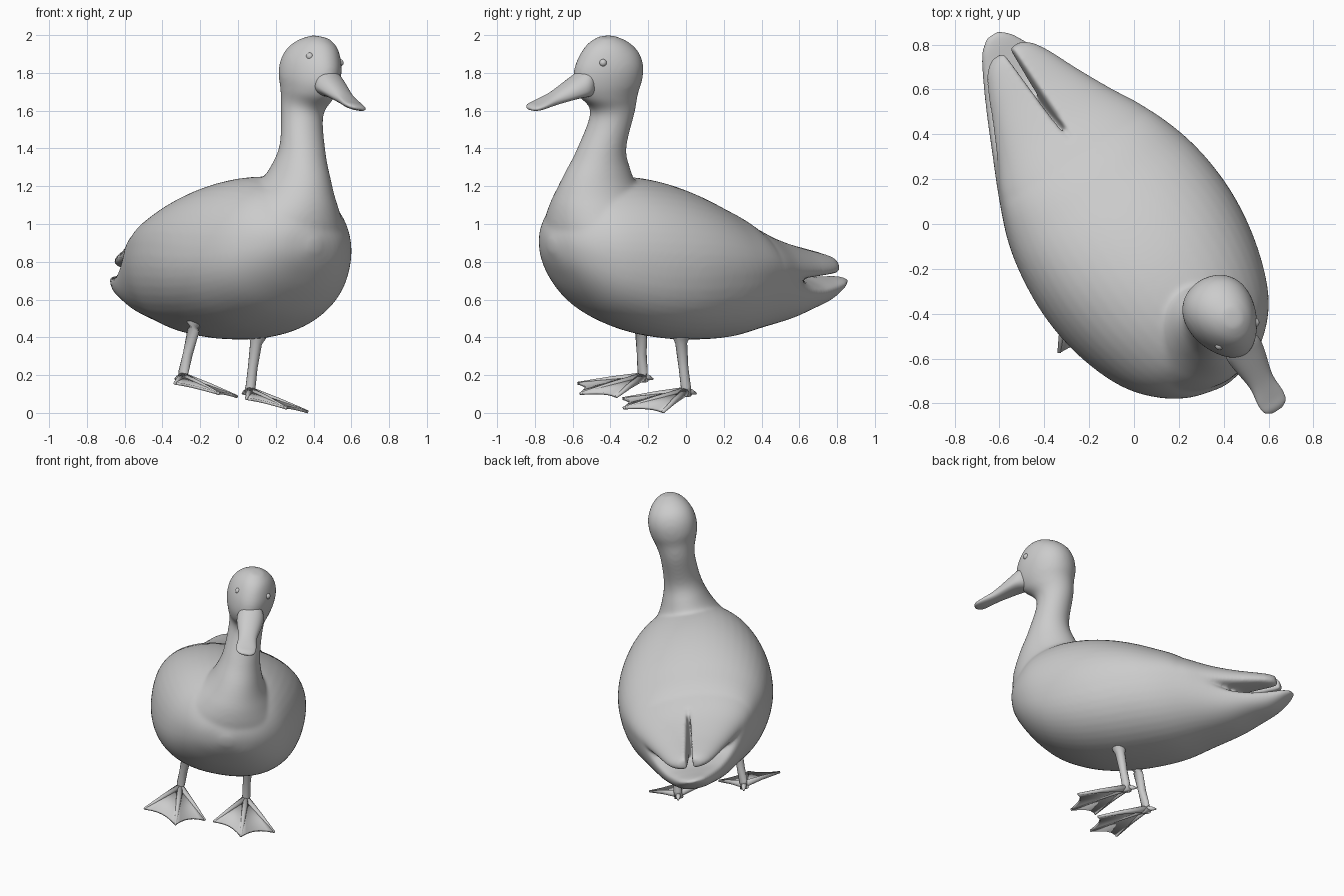
import bpy, bmesh, math
from mathutils import Vector, Matrix

if "Cube" in bpy.data.objects:
    bpy.data.objects.remove(bpy.data.objects["Cube"])

# Local frame: x = forward, y = bird's left, z = up; the whole bird is turned and tilted
up = Vector((0.21, 0, 0.977)).normalized()
fwd = Vector((0.52, -0.845, -0.11))
fwd = (fwd - up * fwd.dot(up)).normalized()
side = up.cross(fwd)
POSE = Matrix((fwd, side, up)).transposed().to_4x4()
POSE.translation = side * -0.2


def smooth_rows(rows, n=5):
    """Catmull-Rom interpolation of a table of section values."""
    out = []
    for i in range(len(rows) - 1):
        p0, p1, p2, p3 = (rows[max(0, min(len(rows) - 1, i + k))] for k in (-1, 0, 1, 2))
        for j in range(n):
            t = j / n
            out.append([0.5 * (2 * b + (c - a) * t + (2 * a - 5 * b + 4 * c - d) * t * t
                               + (3 * b - a - 3 * c + d) * t ** 3)
                        for a, b, c, d in zip(p0, p1, p2, p3)])
    return out + [list(rows[-1])]


def skin(bm, rings):
    vs = [[bm.verts.new(p) for p in r] for r in rings]
    n = len(vs[0])
    for r, q in zip(vs, vs[1:]):
        for i in range(n):
            bm.faces.new((r[i], r[(i + 1) % n], q[(i + 1) % n], q[i]))
    bm.faces.new(vs[0][::-1])
    bm.faces.new(vs[-1])


def angles(n=48):
    return [2 * math.pi * i / n for i in range(n)]


def long_loft(bm, rows, gap=None, sign=1):
    """Sections across the body: (forward, top, widest height, bottom, half width)."""
    rings = []
    for a, top, mid, bot, w in smooth_rows(rows):
        ring = []
        for t in angles():
            c, s = math.cos(t), math.sin(t)
            e = 0.96 if s > 0 else 0.87
            y = w * math.copysign(abs(c) ** e, c)
            z = mid + (top - mid if s > 0 else mid - bot) * math.copysign(abs(s) ** e, s)
            if gap:
                y = max(gap(a), y) * sign
            ring.append((a, y, z))
        rings.append(ring)
    skin(bm, rings)


def up_loft(bm, rows):
    """Sections stacked upwards: (height, centre forward, half length, half width, front taper, sideways)."""
    skin(bm, [[(c + ra * math.cos(t), y + rw * math.sin(t) * (1 - e * math.cos(t)), h) for t in angles()]
              for h, c, ra, rw, e, y in smooth_rows(rows)])


def tube(bm, pts, radii, n=12):
    pts = [Vector(p) for p in pts]
    rings = []
    for i, p in enumerate(pts):
        d = pts[min(i + 1, len(pts) - 1)] - pts[max(i - 1, 0)]
        q = d.to_track_quat('Z', 'Y')
        rings.append([p + q @ Vector((math.cos(t), math.sin(t), 0)) * radii[i] for t in angles(n)])
    skin(bm, rings)


def finish(bm, name):
    bmesh.ops.recalc_face_normals(bm, faces=bm.faces)
    me = bpy.data.meshes.new(name)
    bm.to_mesh(me)
    bm.free()
    me.shade_smooth()
    ob = bpy.data.objects.new(name, me)
    bpy.context.collection.objects.link(ob)
    ob.matrix_world = POSE
    return ob


# Body with tail, folded wings, neck and head, fused into one smooth skin
bm = bmesh.new()
long_loft(bm, [(-1.125, .567, .562, .552, .035), (-1.075, .577, .555, .515, .085), (-.98, .58, .55, .465, .135),
               (-.85, .593, .56, .435, .2), (-.7, .665, .61, .4, .275), (-.5, .925, .74, .375, .385),
               (-.3, 1.06, .77, .355, .462), (-.1, 1.165, .79, .365, .497), (.1, 1.235, .8, .395, .497),
               (.3, 1.265, .82, .455, .46), (.48, 1.24, .86, .555, .39), (.6, 1.16, .905, .68, .295),
               (.68, 1.07, .94, .815, .175), (.72, .98, .95, .92, .03)])
wing = [(-.35, 1.01, .77, .61, .425), (-.5, .93, .74, .62, .385), (-.65, .845, .7, .63, .305),
        (-.8, .78, .67, .627, .23), (-.93, .735, .65, .622, .17), (-1.0, .71, .643, .617, .128),
        (-1.04, .688, .643, .62, .08)]
for sgn in (1, -1):
    long_loft(bm, wing, lambda a: .008 + max(0.0, -.56 - a) * .025 if a < -.56 else 0, sgn)
up_loft(bm, [(.92, .37, .32, .37, 0, 0), (1.05, .4, .297, .315, 0, 0), (1.15, .42, .262, .245, 0, 0),
             (1.23, .43, .222, .19, 0, 0), (1.32, .425, .182, .15, 0, 0), (1.44, .4, .134, .12, 0, -.003),
             (1.63, .327, .12, .112, 0, -.01), (1.73, .355, .167, .133, .12, -.015),
             (1.8, .36, .193, .15, .2, -.017), (1.88, .355, .192, .152, .22, -.016),
             (1.95, .35, .163, .132, .18, -.015), (2.005, .355, .112, .093, .1, -.013),
             (2.04, .36, .045, .04, 0, -.012)])
body = finish(bm, "body")
remesh = body.modifiers.new("fuse", 'REMESH')
remesh.mode = 'VOXEL'
remesh.voxel_size = 0.011
remesh.use_smooth_shade = True
relax = body.modifiers.new("relax", 'SMOOTH')
relax.factor = 0.5
relax.iterations = 18

# Bill
bm = bmesh.new()
long_loft(bm, [(.47, 1.895, 1.8, 1.735, .06), (.52, 1.877, 1.79, 1.735, .085), (.58, 1.845, 1.775, 1.733, .083),
               (.7, 1.782, 1.745, 1.715, .06), (.79, 1.745, 1.725, 1.7, .065), (.835, 1.73, 1.715, 1.698, .056),
               (.855, 1.717, 1.711, 1.703, .025)])
finish(bm, "bill")

for sgn, label, shift in ((1, "left", .03), (-1, "right", 0)):
    # Eye
    bm = bmesh.new()
    bmesh.ops.create_uvsphere(bm, u_segments=16, v_segments=12, radius=0.02,
                              matrix=Matrix.Translation((.445, .096 * sgn - .013, 1.925)))
    finish(bm, label + "_eye")

    # Leg and toes
    y0 = .2 * sgn + shift
    hip = .2 * sgn
    ankle = Vector((.02, y0, .125))
    tips = [Vector((.295, y0 + .21 * sgn, .083)), Vector((.41, y0, .078)), Vector((.3, y0 - .185 * sgn, .083))]
    bm = bmesh.new()
    tube(bm, [(.03, hip, .54), (.03, hip, .45), (.03, hip, .415), (.03, hip, .38),
              (.025, (hip + y0) / 2, .25), (.02, y0, .15), (.02, y0, .1)],
         [.05, .056, .046, .032, .026, .027, .03])
    for tip in tips:
        tube(bm, [ankle, ankle.lerp(tip, .5) + Vector((0, 0, .004)), tip], [.024, .015, .008], 8)
    tube(bm, [ankle, (-.02, y0, .115), (-.045, y0, .105)], [.022, .014, .005], 8)
    finish(bm, label + "_leg")

    # Webbing with scalloped front edge
    bm = bmesh.new()
    edge = []
    for p, q in zip(tips, tips[1:]):
        for k in range(6):
            t = k / 6
            edge.append(p.lerp(q, t).lerp(ankle, .4 * t * (1 - t)))
    edge.append(tips[2])
    hub = bm.verts.new(ankle)
    vs = [bm.verts.new(p) for p in edge]
    for p, q in zip(vs, vs[1:]):
        bm.faces.new((hub, p, q))
    web = finish(bm, label + "_web")
    thick = web.modifiers.new("thickness", 'SOLIDIFY')
    thick.thickness = 0.014
    thick.offset = 0
